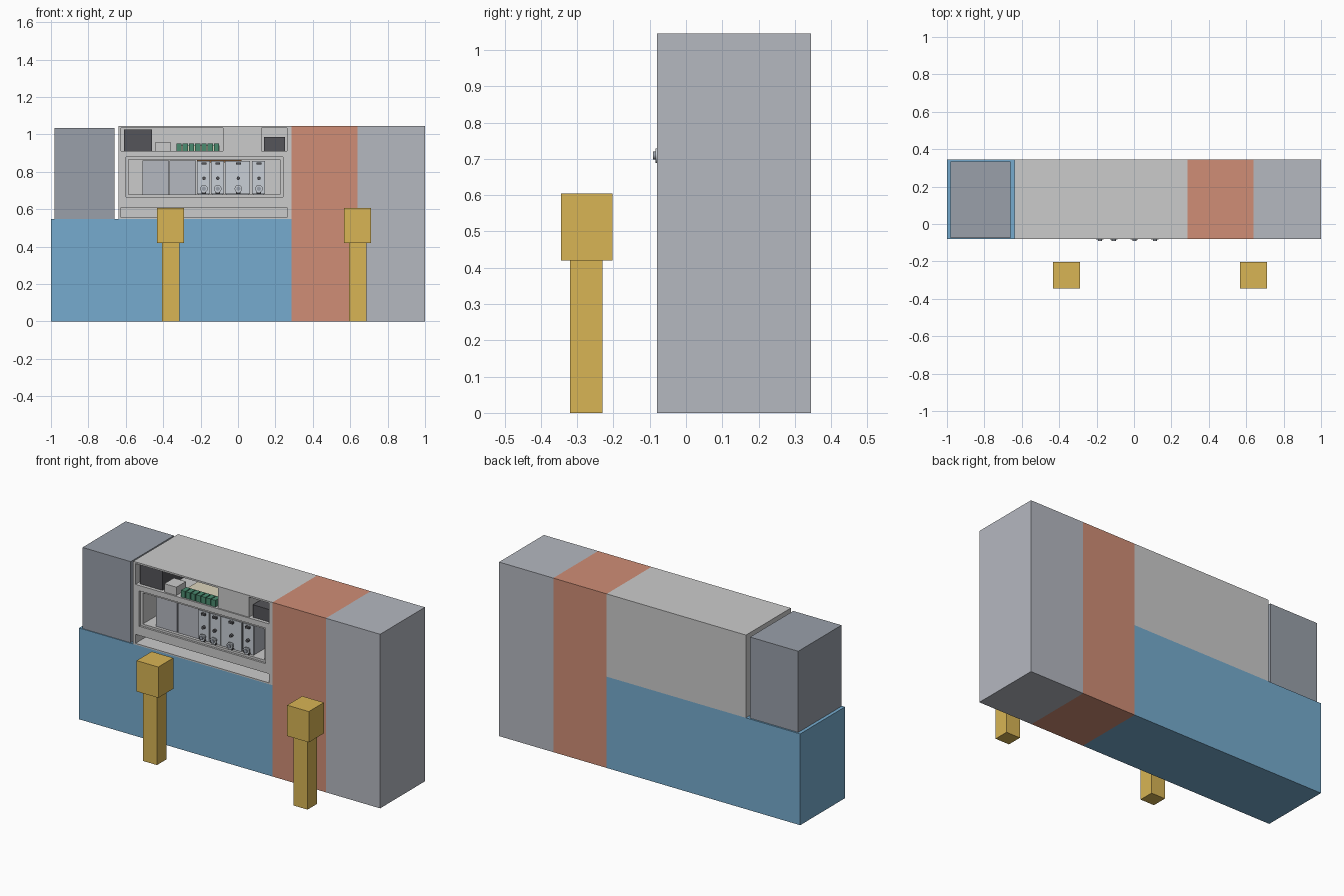
import bpy, math

if "Cube" in bpy.data.objects:
    bpy.data.objects.remove(bpy.data.objects["Cube"])


def mat(name, r, g, b):
    m = bpy.data.materials.new(name)
    m.diffuse_color = (r, g, b, 1)
    m.use_nodes = True
    m.node_tree.nodes["Principled BSDF"].inputs["Base Color"].default_value = m.diffuse_color
    return m


BLUE = mat("blue", .18, .41, .62)
RED = mat("terracotta", .63, .27, .18)
YELLOW = mat("yellow", .69, .46, .09)
GREY = mat("cool_grey", .46, .48, .53)
SLATE = mat("slate", .32, .35, .40)
PALE = mat("pale_grey", .55, .57, .57)
DARK = mat("charcoal", .09, .09, .10)
GREEN = mat("green", .07, .26, .16)
CREAM = mat("cream", .72, .66, .50)
BROWN = mat("brown", .30, .14, .05)
PANEL = mat("light_panel", .58, .62, .67)


def box(name, x, y, z, m=None):
    """Box from (min, max) ranges."""
    bpy.ops.mesh.primitive_cube_add(size=1, location=[(a + b) / 2 for a, b in (x, y, z)])
    o = bpy.context.object
    o.name = name
    o.scale = [b - a for a, b in (x, y, z)]
    bpy.ops.object.transform_apply(location=False, rotation=False, scale=True)
    if m:
        o.data.materials.append(m)
    return o


def rod(name, x, z, y, r, m):
    """Cylinder along y between two depths."""
    bpy.ops.mesh.primitive_cylinder_add(vertices=20, radius=r, depth=y[1] - y[0],
                                        location=(x, sum(y) / 2, z), rotation=(math.pi / 2, 0, 0))
    o = bpy.context.object
    o.name = name
    o.data.materials.append(m)
    bpy.ops.object.shade_smooth_by_angle()


F, B = -.08, .345

# Large blocks of the unit
box("low_base", (-1, .285), (F, B), (0, .548), BLUE)
box("tall_centre_block", (.285, .64), (F, B), (0, 1.045), RED)
box("tall_end_block", (.64, 1), (F, B), (0, 1.045), GREY)
box("upper_left_block", (-.98, -.66), (-.075, .335), (.548, 1.035), SLATE)

# Open cabinet: solid body with recesses cut into the front
cabinet = box("open_cabinet", (-.64, .285), (F, B), (.548, 1.045), PALE)
recesses = [
    ((-.625, .262), .25, (.91, 1.035)),
    ((-.60, .24), -.068, (.665, .878)),
    ((-.585, .225), .25, (.678, .865)),
    ((-.625, .262), .25, (.556, .61)),
]
for x, depth, z in recesses:
    cutter = box("cutter", x, (F - .1, depth), z)
    cutter.hide_render = True
    mod = cabinet.modifiers.new("recess", "BOOLEAN")
    mod.operation = "DIFFERENCE"
    mod.solver = "EXACT"
    mod.object = cutter
    bpy.context.view_layer.objects.active = cabinet
    bpy.ops.object.modifier_apply(modifier=mod.name)
    bpy.data.objects.remove(cutter)

# Upper shelf contents
box("left_dark_case", (-.61, -.46), (-.06, .15), (.91, 1.025), DARK)
box("small_case", (-.44, -.36), (-.07, .02), (.91, .96), PALE)
box("connector_tray", (-.33, -.10), (-.03, .18), (.91, .94), CREAM)
for i in range(7):
    x = -.33 + i * .0335
    box("connector_block", (x, x + .028), (-.07, -.02), (.91, .95), GREEN)
box("closed_compartment", (-.08, .125), (-.074, .2), (.911, 1.034), PALE)
box("right_dark_case", (.14, .25), (-.06, .12), (.91, .985), DARK)

# Middle shelf contents: two plain modules and a row of control modules
for x in (-.51, -.365):
    box("plain_module", (x, x + .14), (-.05, .15), (.678, .86), GREY)
box("module_rail", (-.22, .02), (.0, .03), (.85, .864), BROWN)
for x0, x1, xk in ((-.22, -.15, -.182), (-.145, -.075, -.108), (-.07, .065, .002), (.075, .145, .112)):
    box("control_panel", (x0, x1), (-.06, -.05), (.682, .858), PANEL)
    box("control_body", (x0 + .006, x1 - .006), (-.05, .12), (.678, .848), GREY)
    box("top_clip", (xk - .013, xk + .013), (-.074, -.06), (.838, .85), DARK)
    box("bottom_clip", (xk - .012, xk + .012), (-.079, -.06), (.684, .692), DARK)
    rod("dial_stem", xk, .709, (-.083, -.06), .011, SLATE)
    rod("dial", xk, .709, (-.084, -.076), .020, PANEL)
    rod("dial_cap", xk, .709, (-.091, -.084), .011, SLATE)
    rod("button", xk, .765, (-.076, -.06), .009, DARK)

# Two block stools in front
for x in (-.36, .64):
    box("stool_leg", (x - .046, x + .046), (-.32, -.23), (0, .42), YELLOW)
    box("stool_seat", (x - .072, x + .072), (-.345, -.202), (.42, .605), YELLOW)
